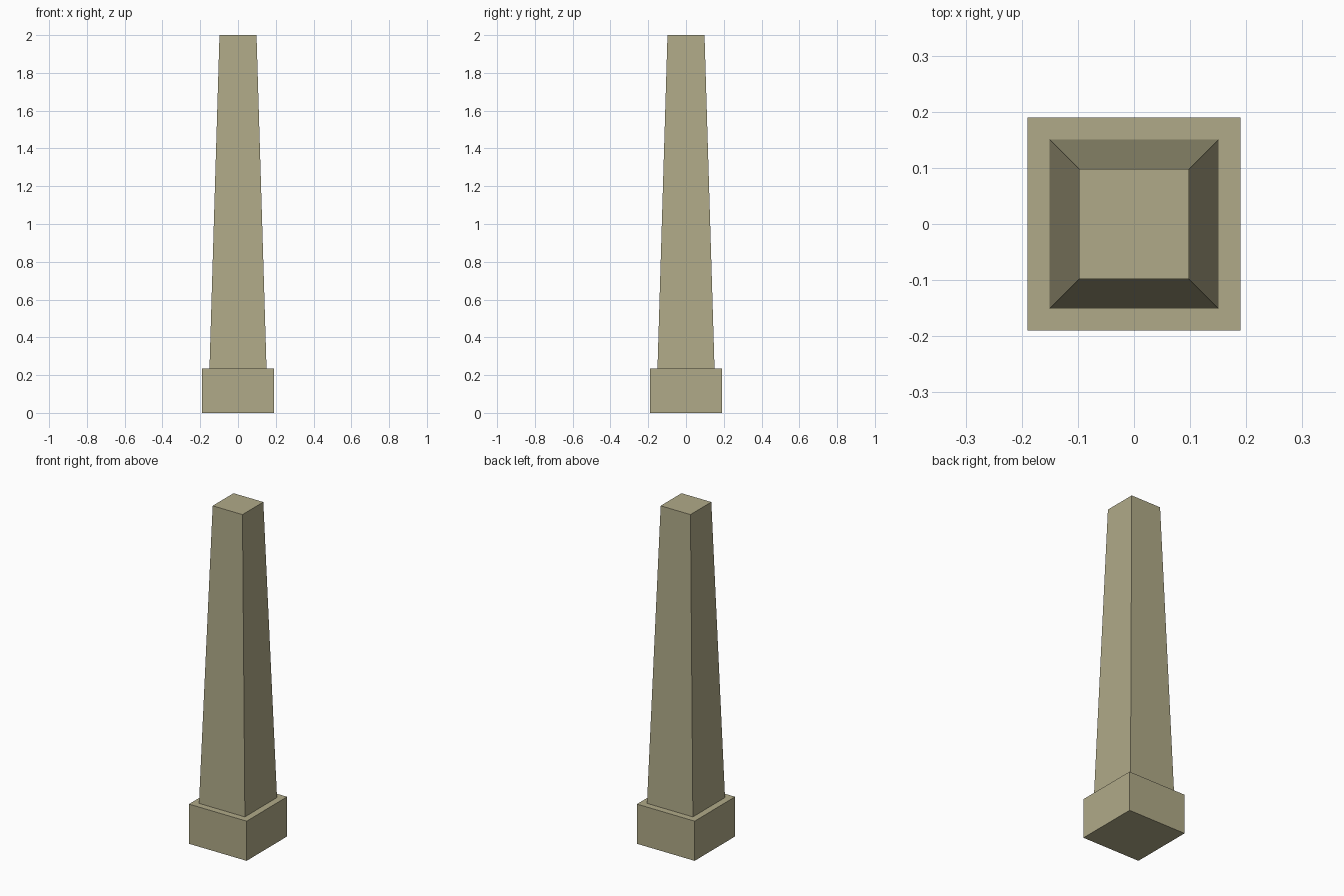
import bpy, bmesh

if "Cube" in bpy.data.objects:
    bpy.data.objects.remove(bpy.data.objects["Cube"])

# One stone colour for the whole monument
stone = bpy.data.materials.new("sandstone")
stone.diffuse_color = (0.434, 0.402, 0.246, 1.0)
stone.use_nodes = True
stone.node_tree.nodes["Principled BSDF"].inputs["Base Color"].default_value = stone.diffuse_color


def tapered_block(name, z0, z1, half_bottom, half_top):
    """Square block from z0 to z1 whose half width changes from bottom to top."""
    bm = bmesh.new()
    bmesh.ops.create_cube(bm, size=2.0)
    for v in bm.verts:
        top = v.co.z > 0
        half = half_top if top else half_bottom
        v.co.x *= half
        v.co.y *= half
        v.co.z = z1 if top else z0
    mesh = bpy.data.meshes.new(name)
    bm.to_mesh(mesh)
    bm.free()
    mesh.materials.append(stone)
    obj = bpy.data.objects.new(name, mesh)
    bpy.context.collection.objects.link(obj)
    return obj


# Square plinth at the bottom
tapered_block("plinth", 0.0, 0.236, 0.19, 0.19)

# Tall tapering shaft with a flat top
tapered_block("shaft", 0.236, 2.0, 0.151, 0.098)
